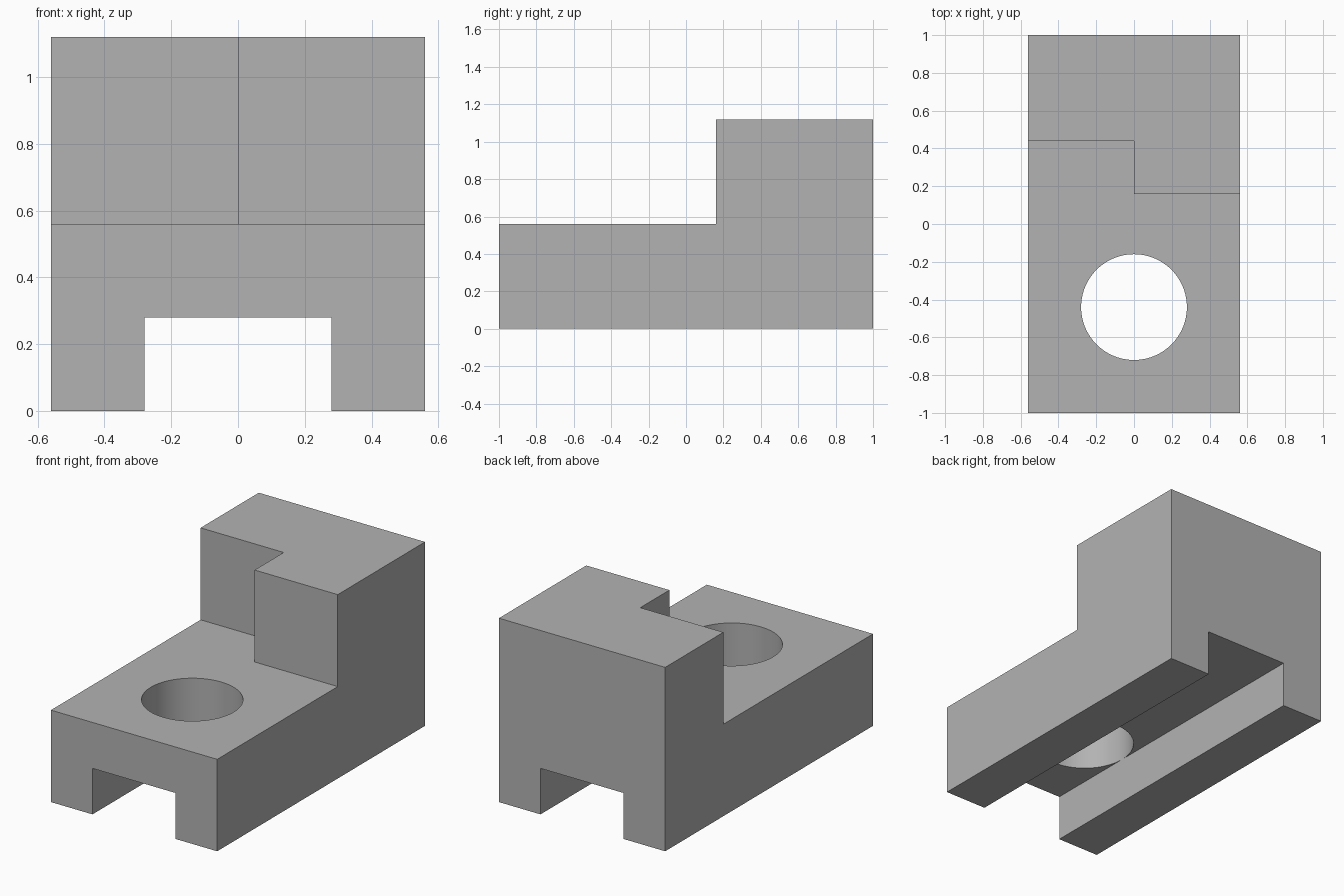
import bpy
import bmesh
import math
from mathutils import Vector

cube = bpy.data.objects.get("Cube")
if cube:
    bpy.data.objects.remove(cube, do_unlink=True)

grey = bpy.data.materials.new("plain grey")
grey.use_nodes = True
colour = (0.45, 0.45, 0.45, 1)
grey.diffuse_color = colour
grey.node_tree.nodes["Principled BSDF"].inputs["Base Color"].default_value = colour


def prism(name, outline, sweep):
    """Extrude a flat outline of 3D points along the sweep vector."""
    bm = bmesh.new()
    face = bm.faces.new([bm.verts.new(p) for p in outline])
    out = bmesh.ops.extrude_face_region(bm, geom=[face])
    moved = [v for v in out["geom"] if isinstance(v, bmesh.types.BMVert)]
    bmesh.ops.translate(bm, verts=moved, vec=Vector(sweep))
    bmesh.ops.recalc_face_normals(bm, faces=bm.faces)
    mesh = bpy.data.meshes.new(name)
    bm.to_mesh(mesh)
    bm.free()
    mesh.materials.append(grey)
    obj = bpy.data.objects.new(name, mesh)
    bpy.context.collection.objects.link(obj)
    return obj


HALF, TOP, STEP, SLOT = 0.56, 1.12, 0.56, 0.28

# Block with a slot running along its underside
half_outline = [(SLOT, SLOT), (SLOT, 0), (HALF, 0), (HALF, TOP)]
outline = half_outline + [(-x, z) for x, z in reversed(half_outline)]
block = prism("stepped_block", [(x, -1, z) for x, z in outline], (0, 2, 0))

# Space above the low deck, stepped deeper on the right half
deck = [(-1, -2), (1, -2), (1, 0.16), (0, 0.16), (0, 0.44), (-1, 0.44)]
deck_cutter = prism("deck_cutter", [(x, y, STEP) for x, y in deck], (0, 0, 1))

# Round hole through the deck into the slot
SIDES = 96
circle = [(SLOT * math.cos(math.tau * i / SIDES),
           -0.44 + SLOT * math.sin(math.tau * i / SIDES), 0.14) for i in range(SIDES)]
hole_cutter = prism("hole_cutter", circle, (0, 0, 0.6))

bpy.ops.object.select_all(action="DESELECT")
block.select_set(True)
bpy.context.view_layer.objects.active = block
for cutter in (deck_cutter, hole_cutter):
    cutter.hide_render = True
    cut = block.modifiers.new(cutter.name, "BOOLEAN")
    cut.operation = "DIFFERENCE"
    cut.solver = "EXACT"
    cut.object = cutter
    bpy.ops.object.modifier_apply(modifier=cut.name)
    bpy.data.objects.remove(cutter, do_unlink=True)

bpy.ops.object.shade_smooth_by_angle(angle=math.radians(30))
